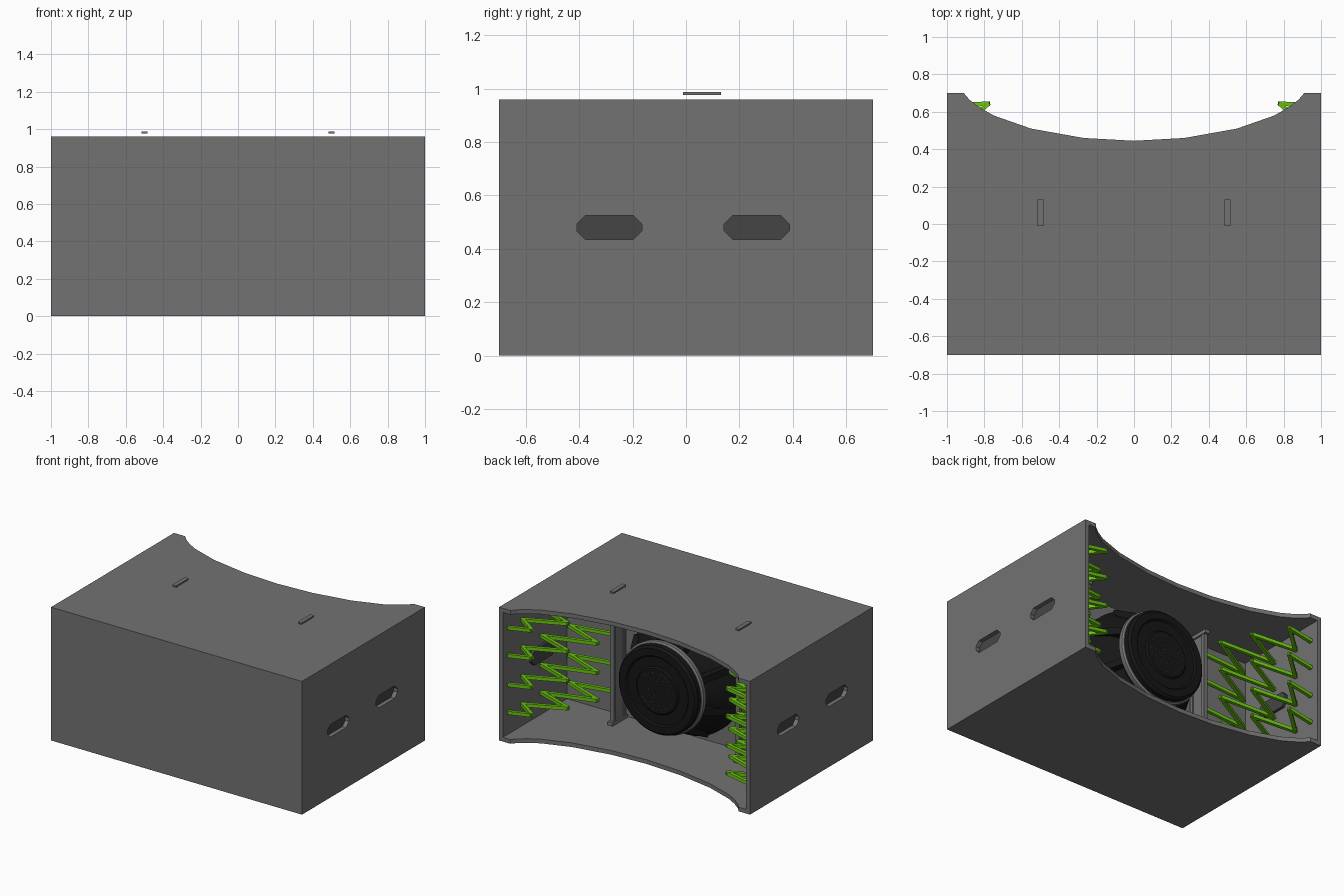
import bpy, bmesh
from math import sin, cos, pi
from mathutils import Vector, Matrix

cube = bpy.data.objects.get("Cube")
if cube:
    bpy.data.objects.remove(cube, do_unlink=True)


def material(name, rgb):
    m = bpy.data.materials.new(name)
    m.use_nodes = True
    m.diffuse_color = (*rgb, 1)
    m.node_tree.nodes["Principled BSDF"].inputs["Base Color"].default_value = (*rgb, 1)
    return m


GRAY = material("cabinet gray", (0.17, 0.17, 0.17))
RIM = material("rim gray", (0.19, 0.19, 0.19))
DARK = material("handle dark gray", (0.06, 0.06, 0.06))
BLACK = material("driver black", (0.008, 0.008, 0.008))
GREEN = material("strut green", (0.15, 0.56, 0.006))


def finish(name, bm, mat):
    bmesh.ops.recalc_face_normals(bm, faces=bm.faces)
    mesh = bpy.data.meshes.new(name)
    bm.to_mesh(mesh)
    bm.free()
    mesh.materials.append(mat)
    ob = bpy.data.objects.new(name, mesh)
    bpy.context.collection.objects.link(ob)
    return ob


def add_box(bm, lo, hi):
    lo, hi = Vector(lo), Vector(hi)
    m = Matrix.Translation((lo + hi) / 2) @ Matrix.Diagonal((*(hi - lo), 1))
    bmesh.ops.create_cube(bm, size=1, matrix=m)


def box(name, lo, hi, mat):
    bm = bmesh.new()
    add_box(bm, lo, hi)
    return finish(name, bm, mat)


def prism(name, points, offset, mat):
    bm = bmesh.new()
    face = bm.faces.new([bm.verts.new(p) for p in points])
    ext = bmesh.ops.extrude_face_region(bm, geom=[face])
    moved = [v for v in ext["geom"] if isinstance(v, bmesh.types.BMVert)]
    bmesh.ops.translate(bm, vec=offset, verts=moved)
    return finish(name, bm, mat)


def lathe(name, profile, mat, center, steps=48):
    """Spin (radius, y) pairs about the y axis."""
    bm = bmesh.new()
    vs = [bm.verts.new((r, y, 0)) for r, y in profile]
    es = [bm.edges.new(pair) for pair in zip(vs, vs[1:])]
    bmesh.ops.spin(bm, geom=vs + es, axis=(0, 1, 0), cent=(0, 0, 0),
                   angle=2 * pi, steps=steps)
    bmesh.ops.remove_doubles(bm, verts=bm.verts, dist=0.0005)
    ob = finish(name, bm, mat)
    ob.location = center
    bpy.ops.object.select_all(action="DESELECT")
    bpy.context.view_layer.objects.active = ob
    ob.select_set(True)
    bpy.ops.object.shade_smooth_by_angle()
    return ob


H, T = 0.96, 0.03

# Top and bottom panels with a concave rear edge
half = [(0.91, 0.70), (0.88, 0.665), (0.82, 0.62), (0.75, 0.58), (0.55, 0.51), (0.27, 0.46)]
rear = half + [(0, 0.445)] + [(-x, y) for x, y in reversed(half)]
outline = [(-1, 0.7), (-1, -0.7), (1, -0.7), (1, 0.7)] + rear
for name, z in (("bottom_panel", 0), ("top_panel", H - T)):
    prism(name, [(x, y, z) for x, y in outline], (0, 0, T), GRAY)

# Front wall and driver baffle
box("front_wall", (-1 + T, -0.7, T), (1 - T, -0.7 + T, H - T), GRAY)
box("baffle", (-1 + T, -0.06, T), (1 - T, -0.03, H - T), GRAY)


def slot(x, yc, grow=0.0):
    """Handle opening outline: a long shape with chamfered ends."""
    a, b, c = 0.122 + grow, 0.045 + grow, 0.032
    pts = [(a, b - c), (a - c, b), (-a + c, b), (-a, b - c),
           (-a, -b + c), (-a + c, -b), (a - c, -b), (a, -b + c)]
    return [(x, yc + y, 0.48 + z) for y, z in pts]


# Side walls with handle slots and recessed cups
for side, s in (("left", 1), ("right", -1)):
    wall = box(side + "_wall", (min(s, s * (1 - T)), -0.7, T),
               (max(s, s * (1 - T)), 0.7, H - T), GRAY)
    for i, yc in enumerate((-0.287, 0.265)):
        cutter = prism("handle_cutter", slot(s * 1.05, yc), (-s * 0.15, 0, 0), GRAY)
        cutter.hide_render = True
        cutter.hide_set(True)
        mod = wall.modifiers.new("handle_slot", "BOOLEAN")
        mod.operation, mod.object, mod.solver = "DIFFERENCE", cutter, "EXACT"
        bpy.context.view_layer.objects.active = wall
        bpy.ops.object.modifier_apply(modifier=mod.name)
        bpy.data.objects.remove(cutter, do_unlink=True)
        prism(f"{side}_handle_cup_{i}", slot(s * (1 - T), yc, 0.01),
              (-s * 0.02, 0, 0), DARK)

# Vertical braces beside the driver, with loose plates over the top
for side, s in (("left", 1), ("right", -1)):
    x = s * 0.5
    bm = bmesh.new()
    add_box(bm, (x - 0.008, 0, T), (x + 0.008, 0.12, H - T))
    for y in (-0.01, 0.105):
        add_box(bm, (x - 0.016, y, T), (x + 0.016, y + 0.025, H - T))
    for z in (T, H - T - 0.025):
        add_box(bm, (x - 0.02, -0.02, z), (x + 0.02, 0.15, z + 0.025))
    finish(side + "_brace", bm, GRAY)
    box(side + "_top_plate", (x - 0.015, -0.012, 0.977), (x + 0.015, 0.132, 0.988), GRAY)


# Green zigzag struts in four tiers on each side
def add_bar(bm, a, b, w=0.024):
    a, b = Vector(a), Vector(b)
    d = b - a
    rot = d.to_track_quat("X", "Z").to_matrix().to_4x4()
    m = Matrix.Translation((a + b) / 2) @ rot @ Matrix.Diagonal((d.length + w * 0.6, w, w, 1))
    bmesh.ops.create_cube(bm, size=1, matrix=m)


zigzag = [(0.96, 0.64), (0.78, 0.642), (0.96, 0.49), (0.65, 0.42),
          (0.96, 0.27), (0.56, 0.21), (0.90, 0.04), (0.54, 0.03)]
for side, s in (("left", 1), ("right", -1)):
    bm = bmesh.new()
    for z in (0.19, 0.39, 0.60, 0.80):
        pts = [(s * x, y, z + 0.03 * (i % 2)) for i, (x, y) in enumerate(zigzag)]
        for a, b in zip(pts, pts[1:]):
            add_bar(bm, a, b)
    finish(side + "_struts", bm, GREEN)

# Driver mounted with its magnet facing the open rear
C = (0, 0, 0.48)
lathe("driver_basket", [(0, -0.03), (0.43, -0.03), (0.43, 0.01), (0.40, 0.03),
                        (0.33, 0.14), (0.27, 0.18), (0.27, 0.25)], BLACK, C)
lathe("magnet_rim", [(0.26, 0.235), (0.325, 0.235), (0.33, 0.245), (0.33, 0.27),
                     (0.32, 0.28), (0.26, 0.28)], RIM, C)
lathe("magnet_cover", [(0.29, 0.27), (0.315, 0.28), (0.315, 0.315), (0.30, 0.33), (0.25, 0.33),
                       (0.24, 0.32), (0.17, 0.32), (0.16, 0.33), (0, 0.33)], BLACK, C)

# Basket ribs
bm = bmesh.new()
for k in range(8):
    a = 2 * pi * (k + 0.5) / 8
    add_bar(bm, (0.41 * cos(a), 0.01, 0.41 * sin(a)), (0.29 * cos(a), 0.23, 0.29 * sin(a)), 0.05)
finish("basket_ribs", bm, BLACK).location = C

# Vent dots in the middle of the magnet cover
bm = bmesh.new()
for ring in range(1, 5):
    for k in range(6 * ring):
        a = 2 * pi * k / (6 * ring)
        r = 0.033 * ring
        m = Matrix.Translation((r * cos(a), 0.331, r * sin(a))) @ Matrix.Rotation(-pi / 2, 4, "X")
        bmesh.ops.create_cone(bm, cap_ends=True, segments=6, radius1=0.004,
                              radius2=0.004, depth=0.004, matrix=m)
finish("vent_dots", bm, DARK).location = C
